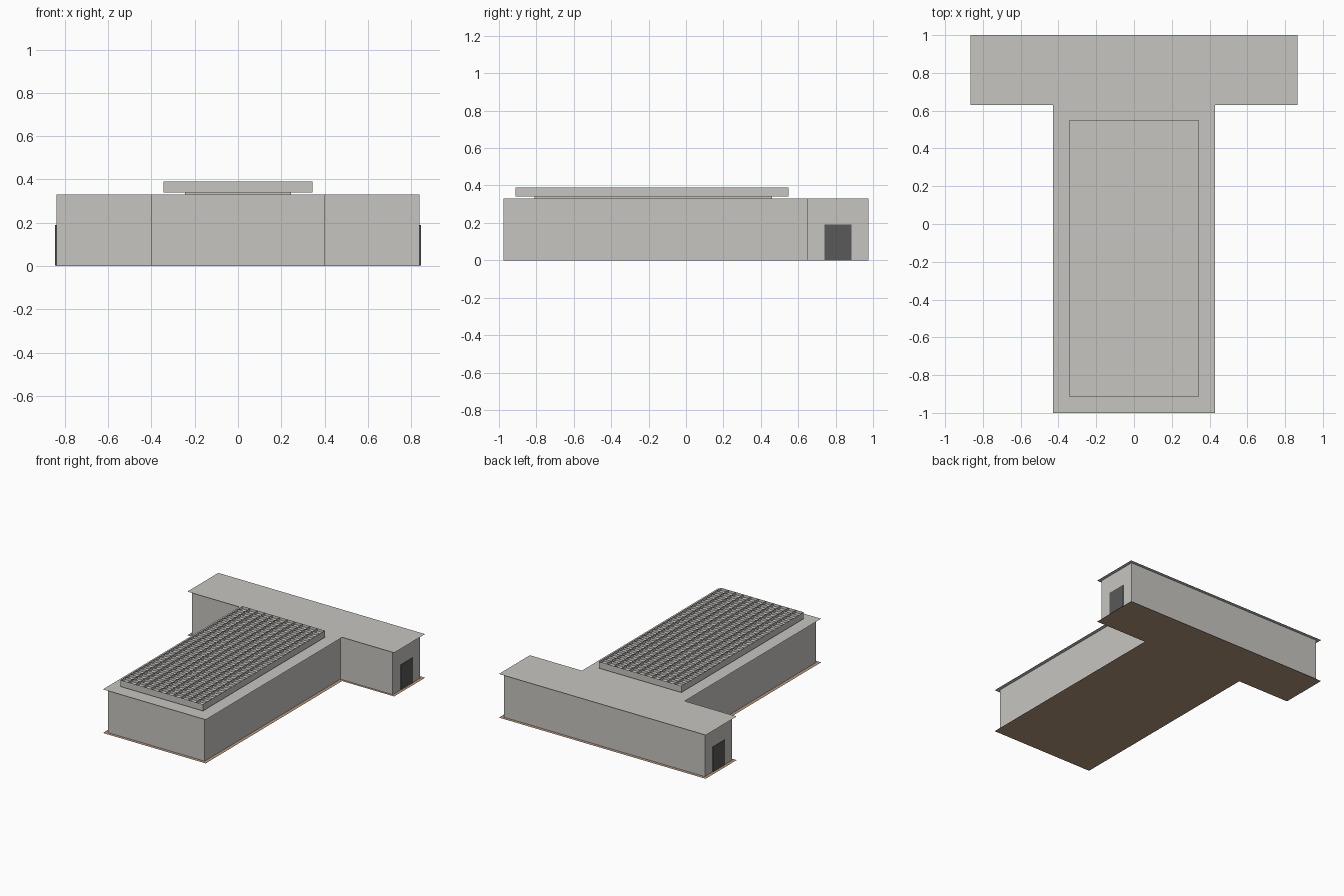
import bpy, bmesh

cube = bpy.data.objects.get("Cube")
if cube:
    bpy.data.objects.remove(cube, do_unlink=True)


def material(name, rgb):
    mat = bpy.data.materials.new(name)
    mat.use_nodes = True
    mat.diffuse_color = (*rgb, 1)
    mat.node_tree.nodes["Principled BSDF"].inputs["Base Color"].default_value = (*rgb, 1)
    return mat


concrete = material("concrete grey", (0.57, 0.56, 0.53))
dark = material("door grey", (0.10, 0.10, 0.10))
ground = material("foundation brown", (0.45, 0.30, 0.20))


def finish(name, bm, mat):
    mesh = bpy.data.meshes.new(name)
    bm.to_mesh(mesh)
    bm.free()
    mesh.materials.append(mat)
    obj = bpy.data.objects.new(name, mesh)
    bpy.context.collection.objects.link(obj)
    return obj


def t_outline(stem, bar, front, step, back):
    """Counter-clockwise T-shaped plan, mirrored about x = 0."""
    right = [(stem, front), (stem, step), (bar, step), (bar, back)]
    return right + [(-x, y) for x, y in reversed(right)]


def sheet(name, outline, z, mat, up=True):
    bm = bmesh.new()
    face = bm.faces.new([bm.verts.new((x, y, z)) for x, y in outline])
    if not up:
        face.normal_flip()
    return finish(name, bm, mat)


def ring_walls(bm, outline, z0, z1):
    low = [bm.verts.new((x, y, z0)) for x, y in outline]
    high = [bm.verts.new((x, y, z1)) for x, y in outline]
    for i in range(len(low)):
        j = (i + 1) % len(low)
        bm.faces.new((low[i], low[j], high[j], high[i]))
    return low, high


def rectangle(x, y0, y1):
    return [(-x, y0), (x, y0), (x, y1), (-x, y1)]


# T-shaped building: walls, overhanging thin roof and foundation sheet
HEIGHT = 0.33
bm = bmesh.new()
ring_walls(bm, t_outline(0.403, 0.84, -0.975, 0.648, 0.975), 0, HEIGHT)
finish("walls", bm, concrete)
plan = t_outline(0.43, 0.865, -1, 0.63, 1)
sheet("roof", plan, HEIGHT, concrete)
sheet("foundation", plan, 0, ground, up=False)

# Doors on both ends of the crossbar
for side, label in ((1, "left"), (-1, "right")):
    bm = bmesh.new()
    bmesh.ops.create_cube(bm, size=1)
    bmesh.ops.scale(bm, vec=(0.006, 0.145, 0.188), verts=bm.verts)
    bmesh.ops.translate(bm, vec=(side * 0.842, 0.8125, 0.096), verts=bm.verts)
    finish(label + "_door", bm, dark)

# Curb that carries the skylight
bm = bmesh.new()
ring_walls(bm, rectangle(0.245, -0.81, 0.46), HEIGHT, 0.342)
finish("skylight_curb", bm, concrete)

# Skylight tray: outer rim, underside and recessed panel
X, Y0, Y1 = 0.345, -0.912, 0.548
BASE, PANEL, TOP = 0.34, 0.37, 0.39
bm = bmesh.new()
low, high = ring_walls(bm, rectangle(X, Y0, Y1), BASE, TOP)
bm.faces.new(list(reversed(low)))
finish("skylight_rim", bm, concrete)
sheet("skylight_panel", rectangle(X, Y0, Y1), PANEL, concrete)

# Thin crossing fins of the skylight grid
COLUMNS, ROWS = 11, 25
bm = bmesh.new()


def fin(a, b):
    bm.faces.new([bm.verts.new(p) for p in
                  ((*a, PANEL), (*b, PANEL), (*b, TOP), (*a, TOP))])


for i in range(1, COLUMNS):
    x = -X + 2 * X * i / COLUMNS
    fin((x, Y0), (x, Y1))
for i in range(1, ROWS):
    y = Y0 + (Y1 - Y0) * i / ROWS
    fin((-X, y), (X, y))
finish("skylight_fins", bm, concrete)
